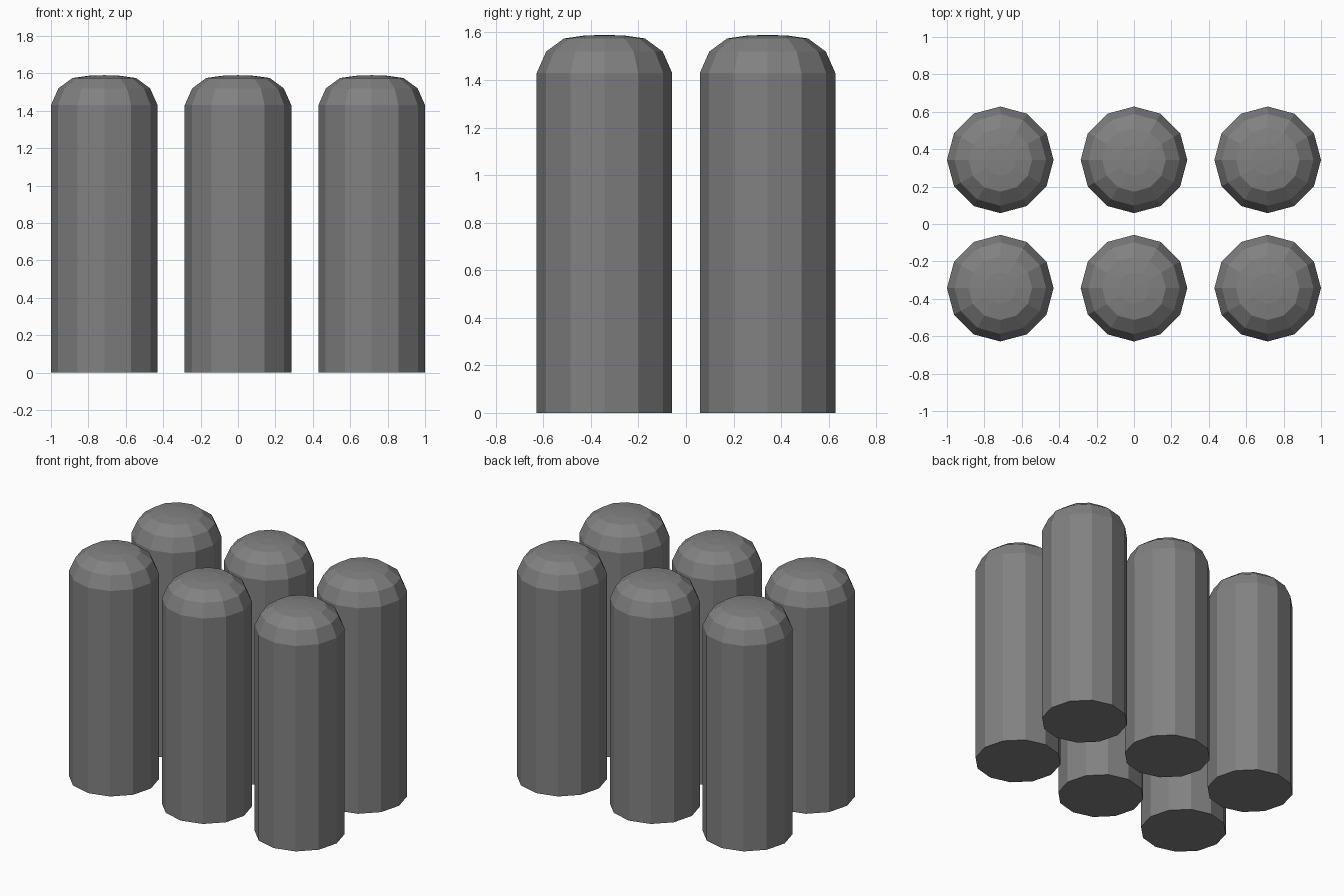
import bpy
import bmesh
from math import cos, sin, tau

cube = bpy.data.objects.get("Cube")
if cube:
    bpy.data.objects.remove(cube, do_unlink=True)

SIDES = 12
# Radius and height of each ring, from the base to the domed top
PROFILE = [(0.285, 0), (0.285, 1.43), (0.245, 1.52), (0.17, 1.575), (0.085, 1.587)]
APEX = 1.59

grey = bpy.data.materials.new("mid_grey")
grey.use_nodes = True
colour = (0.22, 0.22, 0.22, 1)
grey.diffuse_color = colour
grey.node_tree.nodes["Principled BSDF"].inputs["Base Color"].default_value = colour


def pillar_mesh():
    """Faceted pillar with a flat base and a shallow dome."""
    bm = bmesh.new()
    rings = [[bm.verts.new((r * cos(tau * i / SIDES), r * sin(tau * i / SIDES), z))
              for i in range(SIDES)] for r, z in PROFILE]
    bm.faces.new(rings[0][::-1])
    for low, high in zip(rings, rings[1:]):
        for i in range(SIDES):
            j = (i + 1) % SIDES
            bm.faces.new((low[i], low[j], high[j], high[i]))
    tip = bm.verts.new((0, 0, APEX))
    for i in range(SIDES):
        bm.faces.new((rings[-1][i], rings[-1][(i + 1) % SIDES], tip))
    mesh = bpy.data.meshes.new("domed_pillar")
    bm.to_mesh(mesh)
    bm.free()
    mesh.materials.append(grey)
    return mesh


# Two rows of three pillars sharing one mesh
mesh = pillar_mesh()
for row, y in (("front", -0.343), ("back", 0.343)):
    for side, x in (("right", -0.715), ("middle", 0), ("left", 0.715)):
        pillar = bpy.data.objects.new(f"{row}_{side}_pillar", mesh)
        pillar.location = (x, y, 0)
        bpy.context.collection.objects.link(pillar)
